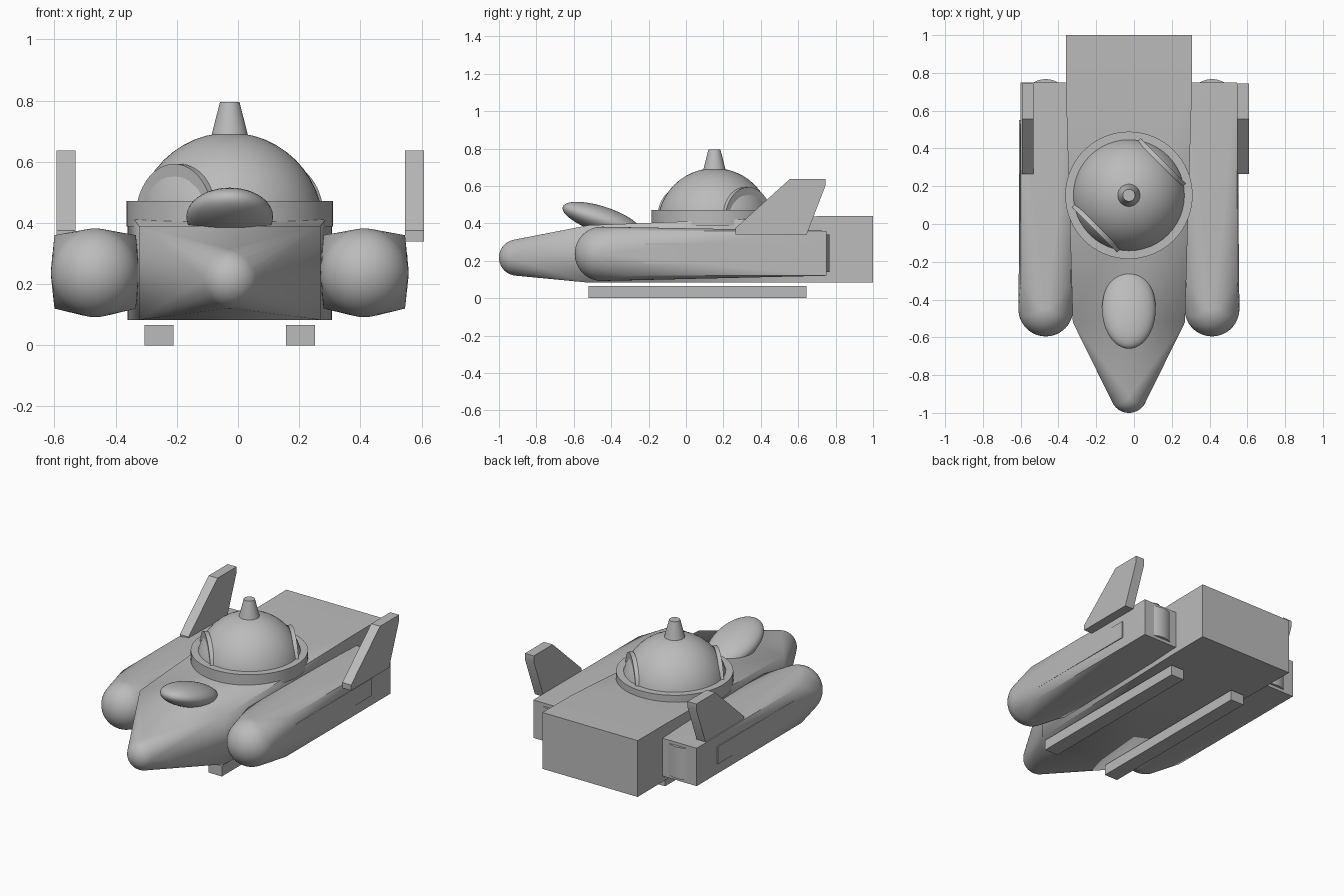
import bpy
import bmesh
from math import radians
from mathutils import Matrix, Vector

cube = bpy.data.objects.get("Cube")
if cube:
    bpy.data.objects.remove(cube, do_unlink=True)

grey = bpy.data.materials.new("hull_grey")
grey.use_nodes = True
grey.diffuse_color = (0.5, 0.5, 0.5, 1)
grey.node_tree.nodes["Principled BSDF"].inputs["Base Color"].default_value = (0.5, 0.5, 0.5, 1)

CX = -0.027  # centre line of the body
DOME = Vector((CX, 0.152, 0.39))


def finish(bm, name):
    """Turn a bmesh into a named object, smooth below 30 degrees."""
    bmesh.ops.recalc_face_normals(bm, faces=bm.faces)
    mesh = bpy.data.meshes.new(name)
    bm.to_mesh(mesh)
    bm.free()
    mesh.materials.append(grey)
    ob = bpy.data.objects.new(name, mesh)
    bpy.context.collection.objects.link(ob)
    bpy.ops.object.select_all(action="DESELECT")
    ob.select_set(True)
    bpy.context.view_layer.objects.active = ob
    bpy.ops.object.shade_smooth_by_angle(angle=radians(30))
    return ob


def add_box(bm, x, y, z):
    size = Matrix.Diagonal((x[1] - x[0], y[1] - y[0], z[1] - z[0], 1))
    mid = Matrix.Translation((sum(x) / 2, sum(y) / 2, sum(z) / 2))
    bmesh.ops.create_cube(bm, size=1, matrix=mid @ size)


def add_ball(bm, centre, radius, shape=Matrix()):
    bmesh.ops.create_uvsphere(bm, u_segments=48, v_segments=24, radius=radius,
                              matrix=Matrix.Translation(centre) @ shape)


def wrap(bm):
    """Replace the contents with their convex hull."""
    points = [v.co.copy() for v in bm.verts]
    bm.clear()
    for p in points:
        bm.verts.new(p)
    out = bmesh.ops.convex_hull(bm, input=bm.verts)
    loose = {g for g in out["geom_interior"] + out["geom_unused"]
             if isinstance(g, bmesh.types.BMVert)}
    bmesh.ops.delete(bm, geom=list(loose), context="VERTS")
    bmesh.ops.dissolve_limit(bm, angle_limit=radians(0.1), verts=bm.verts, edges=bm.edges)


def box(name, x, y, z):
    bm = bmesh.new()
    add_box(bm, x, y, z)
    return finish(bm, name)


def cone(name, centre, r1, r2, depth, turn=Matrix()):
    bm = bmesh.new()
    bmesh.ops.create_cone(bm, cap_ends=True, segments=64, radius1=r1, radius2=r2, depth=depth,
                          matrix=Matrix.Translation(centre) @ turn)
    return finish(bm, name)


# Hull: round nose wrapped together with a widening body
bm = bmesh.new()
add_ball(bm, (CX, -0.903, 0.217), 0.097)
for y, half, top in ((-0.52, 0.297, 0.39), (0.7, 0.333, 0.438), (1.0, 0.334, 0.44)):
    for x in (CX - half, CX + half):
        for z in (0.083, top):
            bm.verts.new((x, y, z))
wrap(bm)
finish(bm, "hull")

# Cockpit canopy: ellipsoid tilted up at the front
bm = bmesh.new()
tilt = Matrix.Rotation(radians(-18), 4, "X")
add_ball(bm, (CX, -0.45, 0.42), 1, tilt @ Matrix.Diagonal((0.142, 0.22, 0.07, 1)))
finish(bm, "canopy")

# Turret: ring, dome, tapered tip and two side discs
cone("turret_ring", (CX, 0.152, 0.43), 0.337, 0.337, 0.082)
bm = bmesh.new()
add_ball(bm, DOME, 0.305)
bmesh.ops.bisect_plane(bm, geom=bm.verts[:] + bm.edges[:] + bm.faces[:], plane_co=DOME,
                       plane_no=(0, 0, -1), clear_outer=True)
finish(bm, "turret_dome")
cone("turret_tip", (CX, 0.152, 0.73), 0.065, 0.032, 0.13)
for side, word in ((1, "left"), (-1, "right")):
    out = Vector((side, side, 0)).normalized()
    turn = out.to_track_quat("Z", "Y").to_matrix().to_4x4()
    cone("dome_disc_" + word, DOME + out * 0.245 + Vector((0, 0, 0.025)), 0.178, 0.178, 0.025, turn)

# Side pods, thrusters, panels, fins and skids
FIN = [(0.265, 0.34), (0.265, 0.375), (0.555, 0.637), (0.745, 0.637), (0.745, 0.6), (0.645, 0.34)]
for side, word in ((1, "left"), (-1, "right")):
    px = CX + side * 0.44
    bm = bmesh.new()
    add_ball(bm, (px, -0.45, 0.237), 0.145)
    add_box(bm, (px - 0.133, px + 0.133), (-0.3, 0.75), (0.12, 0.36))
    wrap(bm)
    finish(bm, "pod_" + word)

    cone("thruster_" + word, (px, 0.64, 0.24), 0.127, 0.127, 0.2)

    edge = px + side * 0.137
    box("pod_panel_" + word, (edge - 0.004, edge + 0.004), (-0.22, 0.55), (0.185, 0.295))

    fx = 0.007 + side * 0.57
    bm = bmesh.new()
    face = bm.faces.new([bm.verts.new((fx - 0.031, y, z)) for y, z in FIN])
    new = bmesh.ops.extrude_face_region(bm, geom=[face])["geom"]
    bmesh.ops.translate(bm, vec=(0.062, 0, 0),
                        verts=[g for g in new if isinstance(g, bmesh.types.BMVert)])
    finish(bm, "fin_" + word)

    sx = CX + side * 0.231
    box("skid_" + word, (sx - 0.047, sx + 0.047), (-0.52, 0.645), (0, 0.066))
